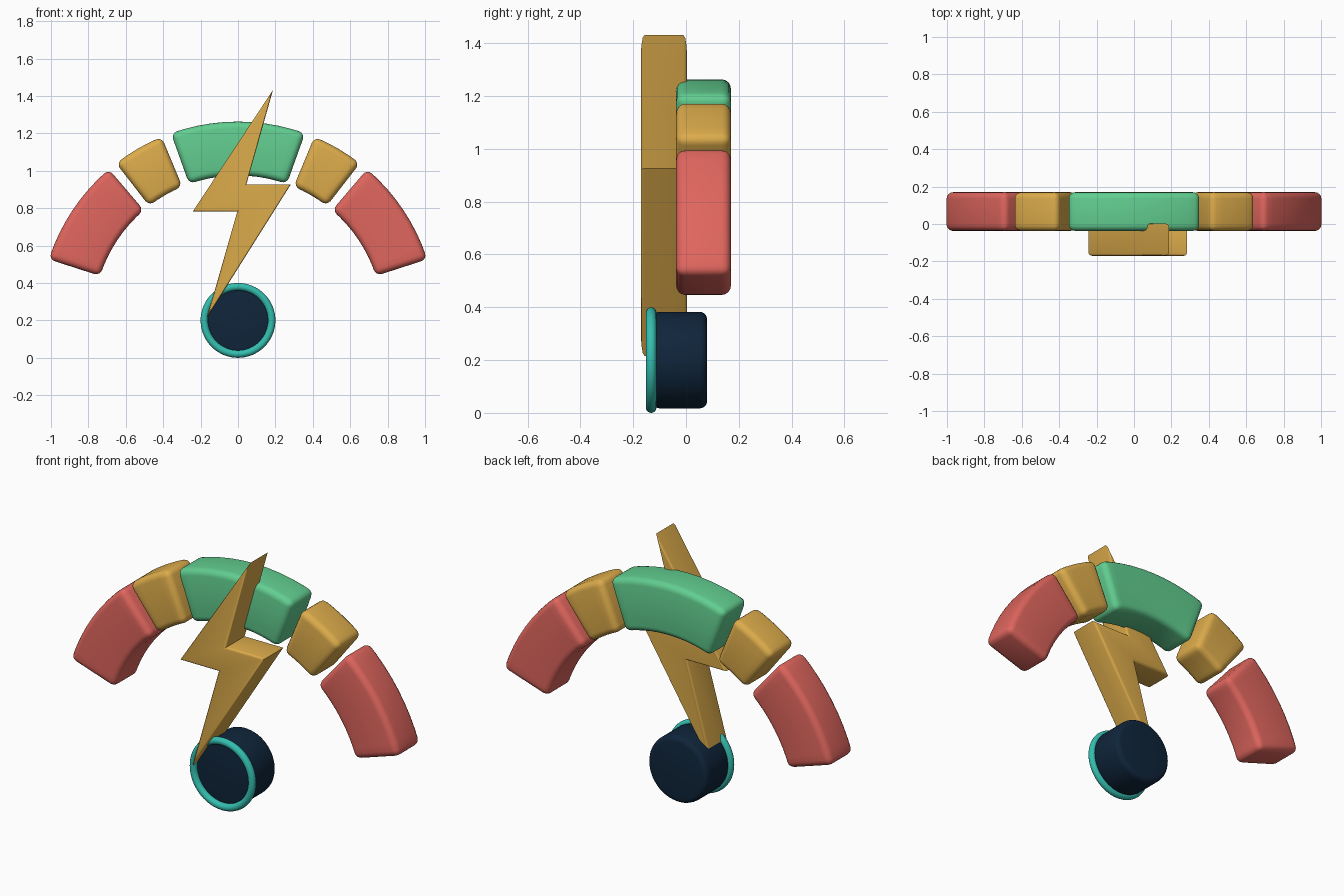
import bpy, bmesh, math
from mathutils import Matrix

if "Cube" in bpy.data.objects:
    bpy.data.objects.remove(bpy.data.objects["Cube"])

HUB_Z = 0.2  # common centre height of hub and gauge arc


def material(name, rgb):
    m = bpy.data.materials.new(name)
    lin = [((c / 255 + 0.055) / 1.055) ** 2.4 for c in rgb]
    m.diffuse_color = (*lin, 1)
    m.use_nodes = True
    m.node_tree.nodes["Principled BSDF"].inputs["Base Color"].default_value = m.diffuse_color
    return m


RED = material("coral red", (224, 102, 94))
AMBER = material("amber", (221, 172, 75))
GREEN = material("green", (98, 206, 144))
TEAL = material("teal", (52, 190, 176))
NAVY = material("navy", (15, 37, 59))


def finish(name, bm, mat, angle=35):
    bmesh.ops.recalc_face_normals(bm, faces=bm.faces)
    me = bpy.data.meshes.new(name)
    bm.to_mesh(me)
    bm.free()
    me.materials.append(mat)
    ob = bpy.data.objects.new(name, me)
    bpy.context.collection.objects.link(ob)
    bpy.ops.object.select_all(action='DESELECT')
    ob.select_set(True)
    bpy.context.view_layer.objects.active = ob
    bpy.ops.object.shade_smooth_by_angle(angle=math.radians(angle))
    return ob


def round_edges(bm, edges, width, segments):
    bmesh.ops.bevel(bm, geom=edges, offset=width, offset_type='OFFSET',
                    segments=segments, profile=0.5, affect='EDGES', clamp_overlap=True)


def arc_block(name, a0, a1, mat, r0=0.775, r1=1.063, y0=-0.037, y1=0.17):
    """Curved gauge segment with rounded edges."""
    bm = bmesh.new()
    n = max(3, round((a1 - a0) / 4))
    rings = []
    for i in range(n + 1):
        a = math.radians(a0 + (a1 - a0) * i / n)
        rings.append([bm.verts.new((r * math.cos(a), y, HUB_Z + r * math.sin(a)))
                      for r, y in ((r0, y0), (r1, y0), (r1, y1), (r0, y1))])
    for p, q in zip(rings, rings[1:]):
        for k in range(4):
            j = (k + 1) % 4
            bm.faces.new((p[k], p[j], q[j], q[k]))
    bm.faces.new(rings[0])
    bm.faces.new(rings[-1][::-1])
    bmesh.ops.recalc_face_normals(bm, faces=bm.faces)
    sharp = [e for e in bm.edges if e.calc_face_angle(0) > math.radians(40)]
    round_edges(bm, sharp, 0.034, 4)
    return finish(name, bm, mat)


# Gauge segments, mirrored left and right around the green centre
arc_block("gauge_centre", 70.3, 109.7, GREEN)
for side, flip in (("right", False), ("left", True)):
    for part, a0, a1, mat in (("gauge_inner", 52.2, 67.4, AMBER),
                              ("gauge_outer", 17.9, 49.5, RED)):
        if flip:
            a0, a1 = 180 - a1, 180 - a0
        arc_block(f"{part}_{side}", a0, a1, mat)

# Lightning bolt needle
outline = [(0.187, 1.432), (0.045, 0.928), (0.283, 0.928),
           (-0.166, 0.215), (-0.004, 0.782), (-0.242, 0.782)]
bm = bmesh.new()
front = [bm.verts.new((x, -0.171, z)) for x, z in outline]
back = [bm.verts.new((x, 0.004, z)) for x, z in outline]
caps = [bm.faces.new(front), bm.faces.new(back[::-1])]
for i in range(6):
    j = (i + 1) % 6
    bm.faces.new((front[i], back[i], back[j], front[j]))
bmesh.ops.recalc_face_normals(bm, faces=bm.faces)
round_edges(bm, [e for f in caps for e in f.edges], 0.014, 3)
finish("bolt_needle", bm, AMBER)

# Hub drum
bm = bmesh.new()
bmesh.ops.create_cone(bm, cap_ends=True, segments=64, radius1=0.183, radius2=0.183, depth=0.207)
rims = [e for e in bm.edges if e.calc_face_angle(0) > math.radians(40)]
round_edges(bm, rims, 0.028, 4)
bm.transform(Matrix.Translation((0, -0.0235, HUB_Z)) @ Matrix.Rotation(math.pi / 2, 4, 'X'))
finish("hub_drum", bm, NAVY)

# Rim ring on the hub front
bpy.ops.mesh.primitive_torus_add(major_radius=0.18, minor_radius=0.02, major_segments=64,
                                 minor_segments=16, location=(0, -0.132, HUB_Z),
                                 rotation=(math.pi / 2, 0, 0))
ring = bpy.context.object
ring.name = "hub_ring"
ring.data.materials.append(TEAL)
bpy.ops.object.shade_smooth_by_angle(angle=math.radians(60))
